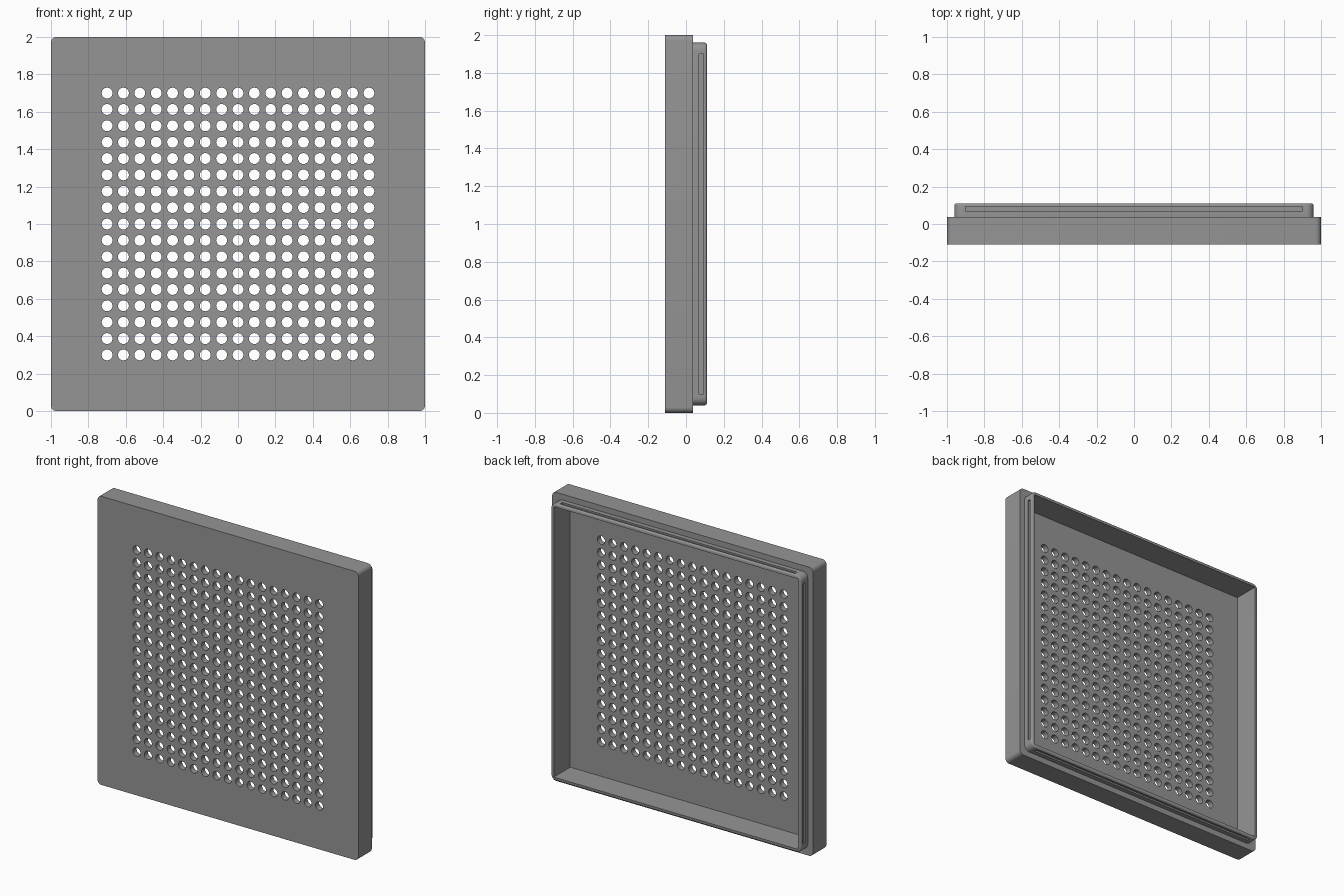
import bpy, bmesh, math
from mathutils import Matrix

if "Cube" in bpy.data.objects:
    bpy.data.objects.remove(bpy.data.objects["Cube"])

FRONT, STEP, BACK = -0.11, 0.037, 0.11   # depth of front face, shoulder and rear rim
FLOOR = -0.07                            # inner face of the perforated panel
RIM, INNER = 0.96, 0.937                 # half widths of the raised rim and the recess

grey = bpy.data.materials.new("medium grey")
grey.diffuse_color = (0.3, 0.3, 0.3, 1)
grey.use_nodes = True
grey.node_tree.nodes["Principled BSDF"].inputs["Base Color"].default_value = grey.diffuse_color


def finish(name, bm):
    bmesh.ops.recalc_face_normals(bm, faces=bm.faces)
    mesh = bpy.data.meshes.new(name)
    bm.to_mesh(mesh)
    bm.free()
    mesh.materials.append(grey)
    ob = bpy.data.objects.new(name, mesh)
    bpy.context.collection.objects.link(ob)
    return ob


def add_box(bm, size, centre):
    m = Matrix.Translation(centre) @ Matrix.Diagonal((*size, 1))
    bmesh.ops.create_cube(bm, size=1, matrix=m)


def slab(name, half, y0, y1, corner=0, rear=0):
    """Upright square slab with rounded corners and a rounded rear edge."""
    bm = bmesh.new()
    add_box(bm, (2 * half, y1 - y0, 2 * half), (0, (y0 + y1) / 2, 1))
    if corner:
        edges = [e for e in bm.edges if abs(e.verts[0].co.y - e.verts[1].co.y) > 1e-4]
        bmesh.ops.bevel(bm, geom=edges, offset=corner, segments=6, profile=0.5, affect='EDGES')
    if rear:
        edges = [e for e in bm.edges if all(abs(v.co.y - y1) < 1e-5 for v in e.verts)]
        bmesh.ops.bevel(bm, geom=edges, offset=rear, segments=3, profile=0.5, affect='EDGES')
    return finish(name, bm)


def combine(target, tool, operation):
    tool.hide_render = True
    mod = target.modifiers.new(operation.lower(), 'BOOLEAN')
    mod.operation, mod.object, mod.solver = operation, tool, 'EXACT'
    bpy.context.view_layer.objects.active = target
    bpy.ops.object.modifier_apply(modifier=mod.name)
    bpy.data.objects.remove(tool)


# Main body with the stepped-in rear rim
cover = slab("perforated_cover", 1.0, FRONT, STEP, 0.03)
combine(cover, slab("rear_rim", RIM, -0.09, BACK, 0.04, 0.01), 'UNION')

# Open recess in the back
combine(cover, slab("recess_cutter", INNER, FLOOR, BACK + 0.1), 'DIFFERENCE')

# Snap groove along each side of the rim
bm = bmesh.new()
for s in (-1, 1):
    add_box(bm, (1.8, 0.024, 0.022), (0, 0.081, 1 + s * RIM))
    add_box(bm, (0.022, 0.024, 1.8), (s * RIM, 0.081, 1))
combine(cover, finish("groove_cutter", bm), 'DIFFERENCE')

# 17 x 17 grid of round holes
bm = bmesh.new()
turn = Matrix.Rotation(math.pi / 2, 4, 'X')
for i in range(-8, 9):
    for j in range(-8, 9):
        place = Matrix.Translation((i * 0.0875, -0.09, 1 + j * 0.0875))
        bmesh.ops.create_cone(bm, cap_ends=True, segments=24, radius1=0.029, radius2=0.029,
                              depth=0.1, matrix=place @ turn)
combine(cover, finish("hole_cutter", bm), 'DIFFERENCE')

# Smooth the rounded corners and holes, keep edges sharp
bpy.ops.object.select_all(action='DESELECT')
cover.select_set(True)
bpy.context.view_layer.objects.active = cover
bpy.ops.object.shade_smooth_by_angle(angle=math.radians(35))
